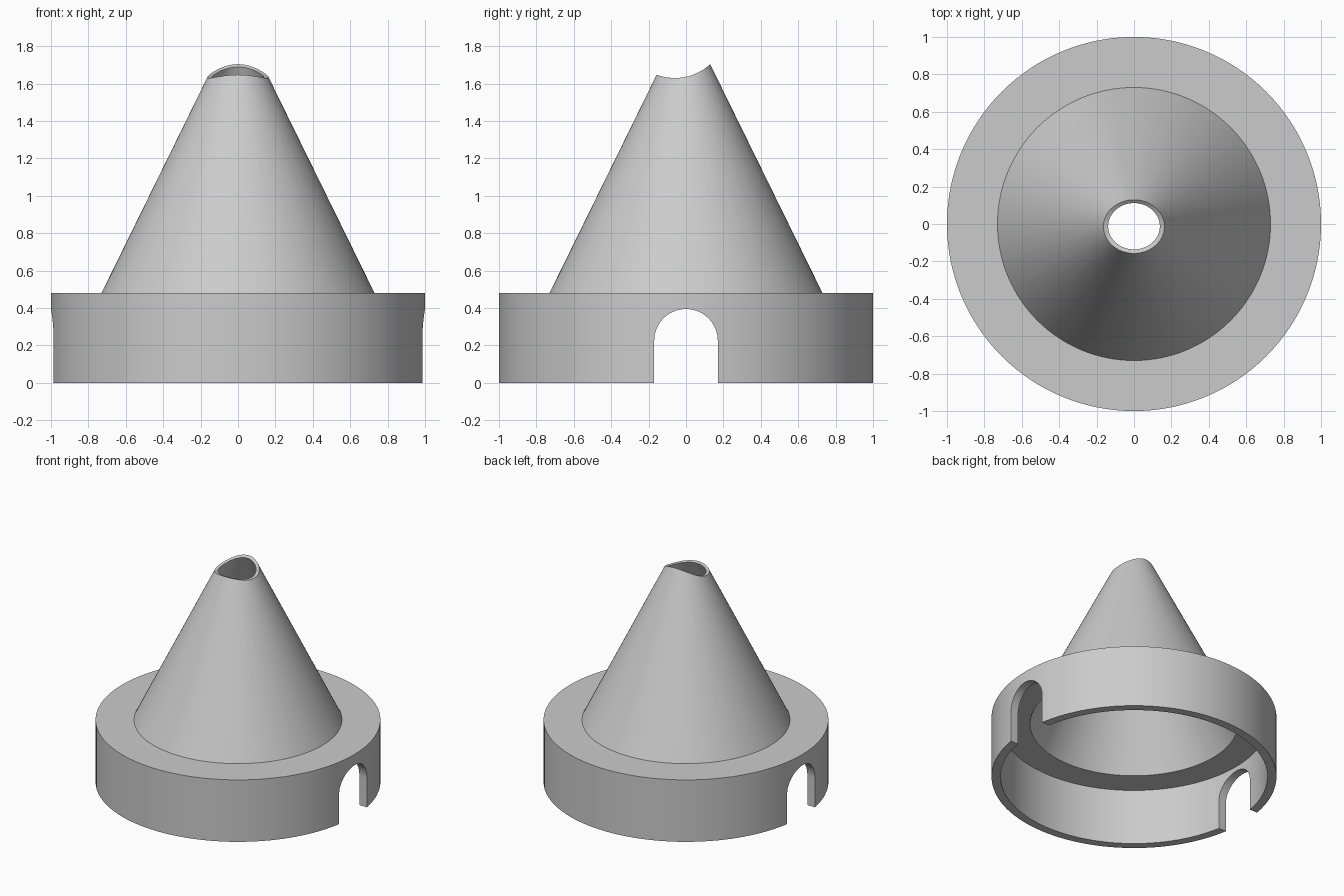
import bpy, bmesh, math
from mathutils import Matrix

cube = bpy.data.objects.get("Cube")
if cube:
    bpy.data.objects.remove(cube, do_unlink=True)

SEGMENTS = 128


def add_object(name, bm):
    bmesh.ops.recalc_face_normals(bm, faces=bm.faces)
    mesh = bpy.data.meshes.new(name)
    bm.to_mesh(mesh)
    bm.free()
    obj = bpy.data.objects.new(name, mesh)
    bpy.context.collection.objects.link(obj)
    return obj


def lathe(name, profile):
    """Revolve a closed (radius, z) profile around the z axis."""
    bm = bmesh.new()
    verts = [bm.verts.new((r, 0, z)) for r, z in profile]
    edges = [bm.edges.new((verts[i - 1], verts[i])) for i in range(len(verts))]
    bmesh.ops.spin(bm, geom=verts + edges, cent=(0, 0, 0), axis=(0, 0, 1),
                   angle=math.tau, steps=SEGMENTS, use_merge=True)
    bmesh.ops.remove_doubles(bm, verts=bm.verts, dist=1e-5)
    return add_object(name, bm)


def prism(name, outline, length):
    """Extrude a (y, z) outline along x, centred on the origin."""
    bm = bmesh.new()
    face = bm.faces.new([bm.verts.new((-length / 2, y, z)) for y, z in outline])
    side = bmesh.ops.extrude_face_region(bm, geom=[face])["geom"]
    moved = [v for v in side if isinstance(v, bmesh.types.BMVert)]
    bmesh.ops.translate(bm, verts=moved, vec=(length, 0, 0))
    return add_object(name, bm)


def arc(y, z, radius, start, end, steps):
    angles = [start + (end - start) * i / steps for i in range(steps + 1)]
    return [(y + radius * math.cos(a), z + radius * math.sin(a)) for a in angles]


# Flanged collar and hollow cone in one continuous shell
shell = lathe("cone_shell", [
    (1.0, 0), (1.0, 0.48), (0.73, 0.48), (0.092, 1.78),
    (0.067, 1.78), (0.73, 0.43), (0.937, 0.43), (0.937, 0)])

# Arched slots through both sides of the collar
slot = prism("slot_cutter",
             [(-0.17, -0.2), (0.17, -0.2)] + arc(0, 0.225, 0.17, 0, math.pi, 32), 3)

# Curved saddle across the cone tip
saddle = prism("saddle_cutter", arc(-0.06, 1.91, 0.28, 0, math.tau, 96)[:-1], 1)

for cutter in (slot, saddle):
    cut = shell.modifiers.new(cutter.name, "BOOLEAN")
    cut.operation = "DIFFERENCE"
    cut.solver = "EXACT"
    cut.object = cutter
    cutter.hide_render = True

# Bake the cuts, then drop the cutters
bpy.context.view_layer.objects.active = shell
shell.select_set(True)
for name in [m.name for m in shell.modifiers]:
    bpy.ops.object.modifier_apply(modifier=name)
for cutter in (slot, saddle):
    bpy.data.objects.remove(cutter, do_unlink=True)

# Plain grey finish
grey = bpy.data.materials.new("plain_grey")
grey.use_nodes = True
colour = (0.6, 0.6, 0.6, 1)
grey.diffuse_color = colour
grey.node_tree.nodes["Principled BSDF"].inputs["Base Color"].default_value = colour
shell.data.materials.clear()
shell.data.materials.append(grey)

bpy.ops.object.select_all(action="DESELECT")
shell.select_set(True)
bpy.ops.object.shade_smooth_by_angle(angle=math.radians(30))
